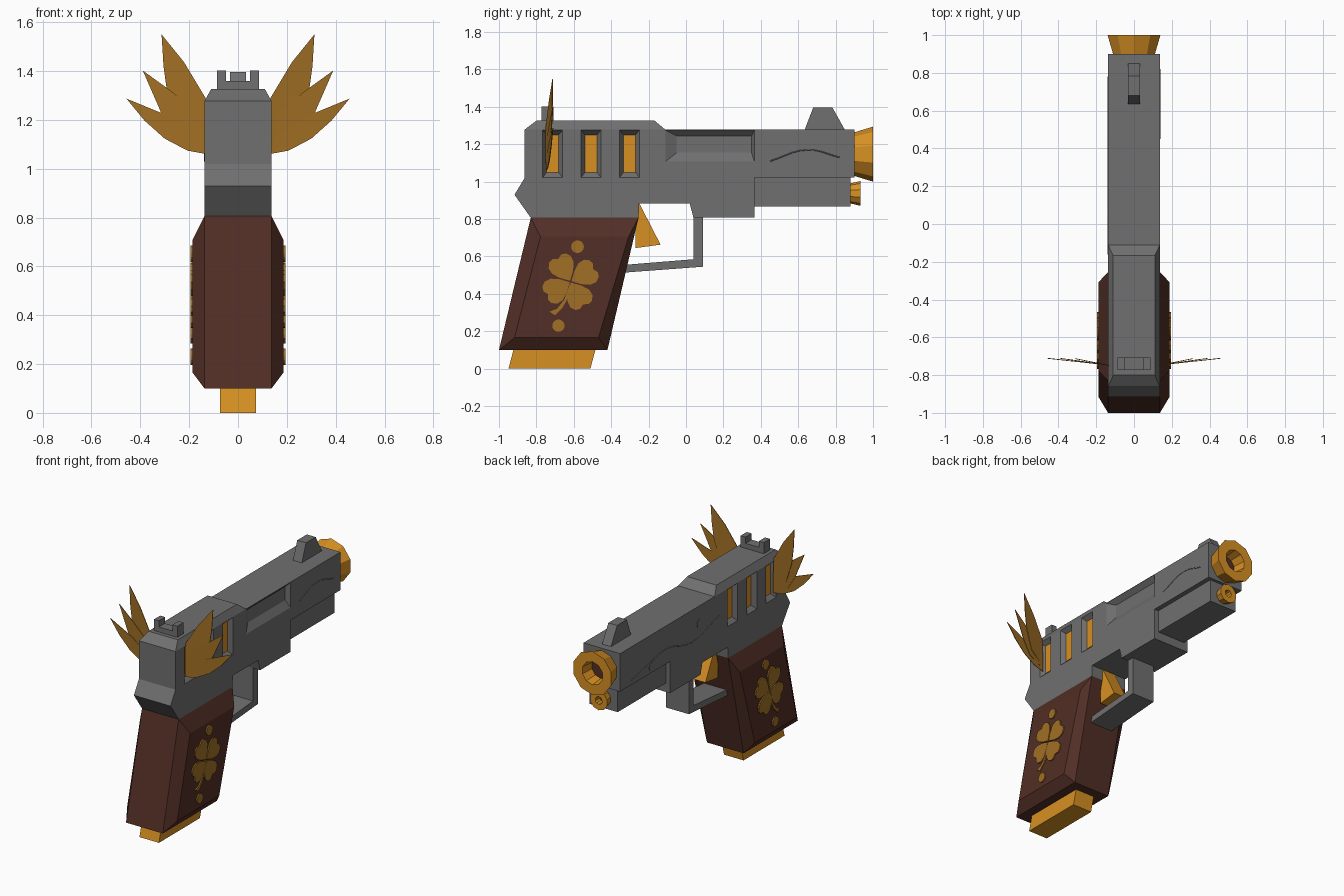
import bpy, bmesh
from math import sin, cos, pi, radians

if "Cube" in bpy.data.objects:
    bpy.data.objects.remove(bpy.data.objects["Cube"], do_unlink=True)


def material(name, rgb):
    m = bpy.data.materials.new(name)
    m.use_nodes = True
    m.diffuse_color = (*rgb, 1)
    m.node_tree.nodes["Principled BSDF"].inputs["Base Color"].default_value = (*rgb, 1)
    return m


STEEL = material("grey steel", (0.16, 0.16, 0.16))
GOLD = material("bright gold", (0.68, 0.28, 0.017))
OLD_GOLD = material("dark gold", (0.36, 0.16, 0.018))
WOOD = material("brown wood", (0.085, 0.028, 0.019))
HALF = 0.137


def solid(name, rings, mat, floor_mat=None):
    """Bridge equal rings of points and cap both ends."""
    bm = bmesh.new()
    loops = [[bm.verts.new(p) for p in ring] for ring in rings]
    n = len(loops[0])
    for a, b in zip(loops, loops[1:]):
        for i in range(n):
            bm.faces.new((a[i], a[(i + 1) % n], b[(i + 1) % n], b[i]))
    bm.faces.new(loops[0])
    floor = bm.faces.new(loops[-1])
    if floor_mat:
        floor.material_index = 1
    bmesh.ops.recalc_face_normals(bm, faces=bm.faces)
    me = bpy.data.meshes.new(name)
    bm.to_mesh(me)
    bm.free()
    me.materials.append(mat)
    if floor_mat:
        me.materials.append(floor_mat)
    ob = bpy.data.objects.new(name, me)
    bpy.context.collection.objects.link(ob)
    return ob


def side(pts, x):
    return [(x, y, z) for y, z in pts]


def prism(name, pts, half, mat):
    return solid(name, [side(pts, -half), side(pts, half)], mat)


def rect(y0, y1, z0, z1):
    return [(y0, z0), (y1, z0), (y1, z1), (y0, z1)]


def plan(x, y0, y1, z):
    return [(-x, y0, z), (x, y0, z), (x, y1, z), (-x, y1, z)]


def cut(target, outer, inner, s, depth):
    """Carve a pocket with sloping walls into one side."""
    cutter = solid("pocket_cutter", [side(outer, s * (HALF + 0.02)), side(outer, s * HALF),
                                     side(inner, s * (HALF - depth))], STEEL)
    cutter.hide_render = True
    mod = target.modifiers.new("pocket", "BOOLEAN")
    mod.operation, mod.solver, mod.object = "DIFFERENCE", "EXACT", cutter
    bpy.context.view_layer.objects.active = target
    bpy.ops.object.modifier_apply(modifier=mod.name)
    bpy.data.objects.remove(cutter, do_unlink=True)


# Slide and frame
slide = prism("slide_and_frame", [
    (-0.863, 1.278), (-0.863, 1.02), (-0.917, 0.93), (-0.83, 0.807), (-0.254, 0.807),
    (-0.25, 0.882), (0.02, 0.882), (0.04, 0.807), (0.366, 0.807), (0.366, 1.021),
    (0.9, 1.021), (0.9, 1.278)], HALF, STEEL)
solid("raised_rear_top", [plan(HALF, -0.863, -0.11, 1.278),
                          plan(0.11, -0.8, -0.168, 1.326)], STEEL)
prism("under_barrel_rail", rect(0.36, 0.88, 0.866, 1.024), 0.105, STEEL)

# Slots with gold inlays, and the long pocket on one side
for s, label in ((1, "left"), (-1, "right")):
    for i, y in enumerate((-0.713, -0.508, -0.302)):
        cut(slide, rect(y - 0.053, y + 0.053, 1.022, 1.275),
            rect(y - 0.032, y + 0.032, 1.05, 1.25), s, 0.03)
        panel = rect(y - 0.032, y + 0.032, 1.05, 1.25)
        solid(f"{label}_slot_inlay_{i + 1}", [side(panel, s * (HALF - 0.034)),
                                              side(panel, s * (HALF - 0.027))], GOLD)
cut(slide, rect(-0.11, 0.366, 1.107, 1.275), rect(-0.05, 0.35, 1.155, 1.245), 1, 0.03)


# Engraved line and studs
def ribbon(name, pts, s):
    cu = bpy.data.curves.new(name, "CURVE")
    cu.dimensions = "3D"
    cu.bevel_depth = 0.003
    cu.bevel_resolution = 0
    sp = cu.splines.new("BEZIER")
    sp.bezier_points.add(len(pts) - 1)
    for bp, (y, z) in zip(sp.bezier_points, pts):
        bp.co = (s * HALF, y, z)
        bp.handle_left_type = bp.handle_right_type = "AUTO"
    cu.resolution_u = 5
    cu.materials.append(STEEL)
    bpy.context.collection.objects.link(bpy.data.objects.new(name, cu))


def disc(y, z, r, n=16):
    return [(y + r * cos(2 * pi * i / n), z + r * sin(2 * pi * i / n)) for i in range(n)]


ribbon("right_scroll_line", [(0.78, 1.05), (0.6, 1.09), (0.4, 1.12), (0.13, 1.06), (-0.16, 1.13)], -1)
ribbon("left_scroll_line", [(0.82, 1.13), (0.65, 1.17), (0.45, 1.11)], 1)
for i, (y, z) in enumerate(((0.56, 1.06), (0.05, 1.16))):
    c = disc(y, z, 0.03)
    solid(f"right_stud_{i + 1}", [side(c, -HALF + 0.002), side(c, -HALF - 0.003)], STEEL)

# Sights
prism("front_sight", [(0.634, 1.276), (0.68, 1.396), (0.783, 1.396), (0.85, 1.276)], 0.033, STEEL)
solid("rear_sight", [[(x, y, z) for x, z in (
    (-0.087, 1.32), (0.087, 1.32), (0.087, 1.402), (0.05, 1.402), (0.05, 1.36),
    (-0.05, 1.36), (-0.05, 1.402), (-0.087, 1.402))] for y in (-0.773, -0.708)], STEEL)


# Flared muzzle and small lamp, each with a hollow mouth
def flare(name, z, y0, y1, r0, r1, hole, depth):
    def ring(r, y):
        return [(r * sin(pi * i / 5), y, z + r * cos(pi * i / 5)) for i in range(10)]
    solid(name, [ring(r0, y0), ring(r1, y1), ring(hole, y1), ring(hole * 0.9, y1 - depth)],
          GOLD, WOOD)


flare("muzzle", 1.147, 0.895, 1.0, 0.115, 0.147, 0.078, 0.09)
flare("under_barrel_lamp", 0.937, 0.875, 0.933, 0.053, 0.066, 0.026, 0.045)

# Grip with chamfered side panels, and magazine base
edge = [(-1.0, 0.1), (-0.42, 0.1), (-0.254, 0.807), (-0.83, 0.807)]
face = [(-0.917, 0.166), (-0.468, 0.166), (-0.307, 0.706), (-0.778, 0.706)]
solid("grip", [side(face, -0.187), side(edge, -HALF), side(edge, HALF), side(face, 0.187)], WOOD)
solid("magazine_base", [plan(0.073, -0.949, -0.511, 0), plan(0.073, -0.92, -0.482, 0.11)], GOLD)

# Trigger and guard
prism("trigger", [(-0.27, 0.885), (-0.25, 0.885), (-0.136, 0.663), (-0.27, 0.645)], 0.05, GOLD)
prism("trigger_guard", [(0.04, 0.82), (0.09, 0.82), (0.09, 0.545), (-0.34, 0.513),
                        (-0.33, 0.555), (0.04, 0.585)], 0.085, STEEL)

# Clover, stem and dots on both grip faces
half_leaf = [(0.045, 0.04), (0.085, 0.066), (0.12, 0.068), (0.145, 0.05), (0.152, 0.026)]
leaf = [(0.006, 0)] + half_leaf + [(0.138, 0)] + [(u, -v) for u, v in reversed(half_leaf)]
shapes = {}
for k in range(4):
    a = radians(29 + 90 * k)
    shapes[f"clover_leaf_{k + 1}"] = [(-0.617 + u * cos(a) - v * sin(a),
                                       0.465 + u * sin(a) + v * cos(a)) for u, v in leaf]
shapes["clover_stem"] = [(-0.617, 0.465), (-0.625, 0.39), (-0.66, 0.325), (-0.7, 0.285),
                         (-0.73, 0.305), (-0.69, 0.32), (-0.65, 0.37)]
shapes["upper_dot"] = disc(-0.58, 0.652, 0.034)
shapes["lower_dot"] = disc(-0.682, 0.23, 0.033)
for s, label in ((1, "left"), (-1, "right")):
    for name, pts in shapes.items():
        solid(f"{label}_{name}", [side(pts, s * 0.186), side(pts, s * 0.195)], OLD_GOLD)

# Wings of three thin feathers, fanned slightly apart
feathers = [
    (0.11, [(0.13, 1.06), (0.207, 1.074), (0.3, 1.123), (0.383, 1.197), (0.457, 1.287),
            (0.277, 1.213), (0.13, 1.11)]),
    (0.14, [(0.13, 1.08), (0.25, 1.13), (0.315, 1.23), (0.39, 1.402), (0.27, 1.315), (0.13, 1.2)]),
    (0.2, [(0.13, 1.1), (0.24, 1.17), (0.29, 1.31), (0.305, 1.42), (0.313, 1.55),
           (0.22, 1.435), (0.13, 1.285)])]
for s, label in ((1, "left"), (-1, "right")):
    for i, (slope, pts) in enumerate(feathers):
        solid(f"{label}_feather_{i + 1}", [
            [(s * x, -0.745 + slope * (x - 0.15) + t, z) for x, z in pts]
            for t in (-0.002, 0.002)], OLD_GOLD)
